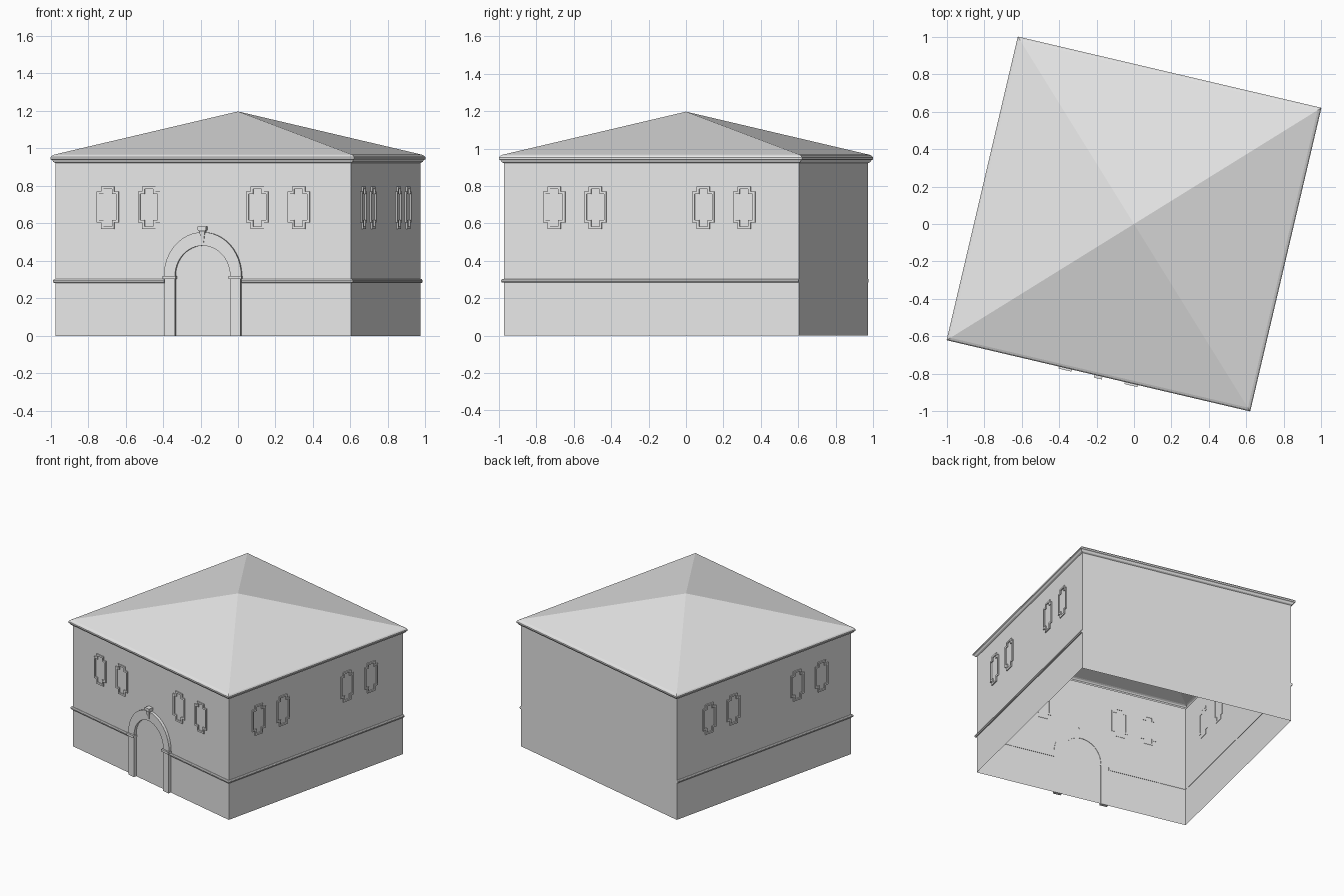
import bpy, bmesh, math
from mathutils import Matrix, Vector

if "Cube" in bpy.data.objects:
    bpy.data.objects.remove(bpy.data.objects["Cube"])

TURN = math.radians(-13.2)   # whole building is turned on its plot
HALF = 0.81                  # half the wall length
DOOR, DOOR_IN = 0.212, 0.151  # outer and inner half width of the portal
SPRING = 0.32                # height where the arch starts

plaster = bpy.data.materials.new("light_grey_plaster")
plaster.use_nodes = True
plaster.diffuse_color = (0.8, 0.8, 0.8, 1)
plaster.node_tree.nodes["Principled BSDF"].inputs["Base Color"].default_value = (0.8, 0.8, 0.8, 1)


def loft(name, rings, loop=False, caps=True, mirror=False, matrix=None):
    """Skin a row of equal point rings into one object."""
    bm = bmesh.new()
    rows = [[bm.verts.new(p) for p in ring] for ring in rings]
    count = len(rows[0])
    pairs = list(zip(rows, rows[1:]))
    if loop:
        pairs.append((rows[-1], rows[0]))
    for a, b in pairs:
        for i in range(count):
            j = (i + 1) % count
            bm.faces.new((a[i], a[j], b[j], b[i]))
    if caps and not loop:
        bm.faces.new(rows[0])
        bm.faces.new(rows[-1])
    bmesh.ops.remove_doubles(bm, verts=bm.verts[:], dist=0.00001)
    bmesh.ops.recalc_face_normals(bm, faces=bm.faces[:])
    if matrix:
        bm.transform(matrix)
    mesh = bpy.data.meshes.new(name)
    bm.to_mesh(mesh)
    bm.free()
    mesh.materials.append(plaster)
    ob = bpy.data.objects.new(name, mesh)
    bpy.context.collection.objects.link(ob)
    ob.rotation_euler.z = TURN
    if mirror:
        ob.modifiers.new("Mirror", 'MIRROR')
    return ob


def square(h, z):
    return [Vector((x * h, y * h, z)) for x, y in ((-1, -1), (1, -1), (1, 1), (-1, 1))]


def rail(name, outer, inner, depth, **options):
    """Flat moulding on the front wall between two (u, z) outlines."""
    back, front = -HALF + 0.003, -HALF - depth
    rings = [[(o[0], back, o[1]), (o[0], front, o[1]), (i[0], front, i[1]), (i[0], back, i[1])]
             for o, i in zip(outer, inner)]
    return loft(name, rings, **options)


def block(name, x0, x1, z0, z1, depth, **options):
    return rail(name, [(x0, z0), (x0, z1)], [(x1, z0), (x1, z1)], depth, **options)


def notched(u, inset):
    """Window outline: a rectangle with stepped corners."""
    w, n = 0.0605 - inset, 0.036 - inset
    top, shoulder = 0.797 - inset, 0.77 - inset
    foot, bottom = 0.605 + inset, 0.57 + inset
    right = [(n, bottom), (n, foot), (w, foot), (w, shoulder), (n, shoulder), (n, top)]
    return [(u + x, z) for x, z in right] + [(u - x, z) for x, z in reversed(right)]


# Walls, open below
loft("walls", [square(HALF, 0), square(HALF, 0.93)], caps=False)

# Hipped roof with rounded eaves
eaves = [(HALF, 0.922), (0.82, 0.928), (0.825, 0.938), (0.832, 0.942),
         (0.832, 0.953), (0.825, 0.962), (0.815, 0.967), (0, 1.197)]
loft("roof", [square(h, z) for h, z in eaves], caps=False)

# String course round the sides and front, stopping at the portal
profile = [(-0.003, 0.283), (0.008, 0.283), (0.012, 0.288), (0.012, 0.296), (0.007, 0.302), (-0.003, 0.302)]
course = [[(HALF + d, HALF, z) for d, z in profile],
          [(HALF + d, -HALF - d, z) for d, z in profile],
          [(DOOR, -HALF - d, z) for d, z in profile]]
loft("string_course", course, mirror=True)

# Portal: pilasters, capitals, arch and keystone
block("pilaster", DOOR_IN, DOOR - 0.004, 0, 0.302, 0.022, mirror=True)
block("capital", DOOR_IN - 0.006, DOOR + 0.004, 0.302, SPRING, 0.033, mirror=True)


def arc(rx, rz, steps=24):
    return [(rx * math.cos(math.pi * i / steps), SPRING + rz * math.sin(math.pi * i / steps))
            for i in range(steps + 1)]


rail("arch", arc(DOOR, 0.233), arc(DOOR_IN, 0.161), 0.02)


def key_ring(w, depth, z):
    return [(-w, -HALF + 0.003, z), (w, -HALF + 0.003, z), (w, -HALF - depth, z), (-w, -HALF - depth, z)]


loft("keystone", [key_ring(0.007, 0.024, 0.497), key_ring(0.014, 0.03, 0.553),
                  key_ring(0.022, 0.037, 0.565), key_ring(0.022, 0.037, 0.583)])

# Window frames, mirrored to the other half of the building
quarter = Matrix.Rotation(math.pi / 2, 4, 'Z')
for n, u in enumerate((0.297, 0.523), 1):
    rail(f"front_window_frame_{n}", notched(u, 0), notched(u, 0.013), 0.008, loop=True, mirror=True)
for n, u in enumerate((-0.533, -0.307, 0.286, 0.51), 1):
    rail(f"side_window_frame_{n}", notched(u, 0), notched(u, 0.013), 0.008,
         loop=True, mirror=True, matrix=quarter)
